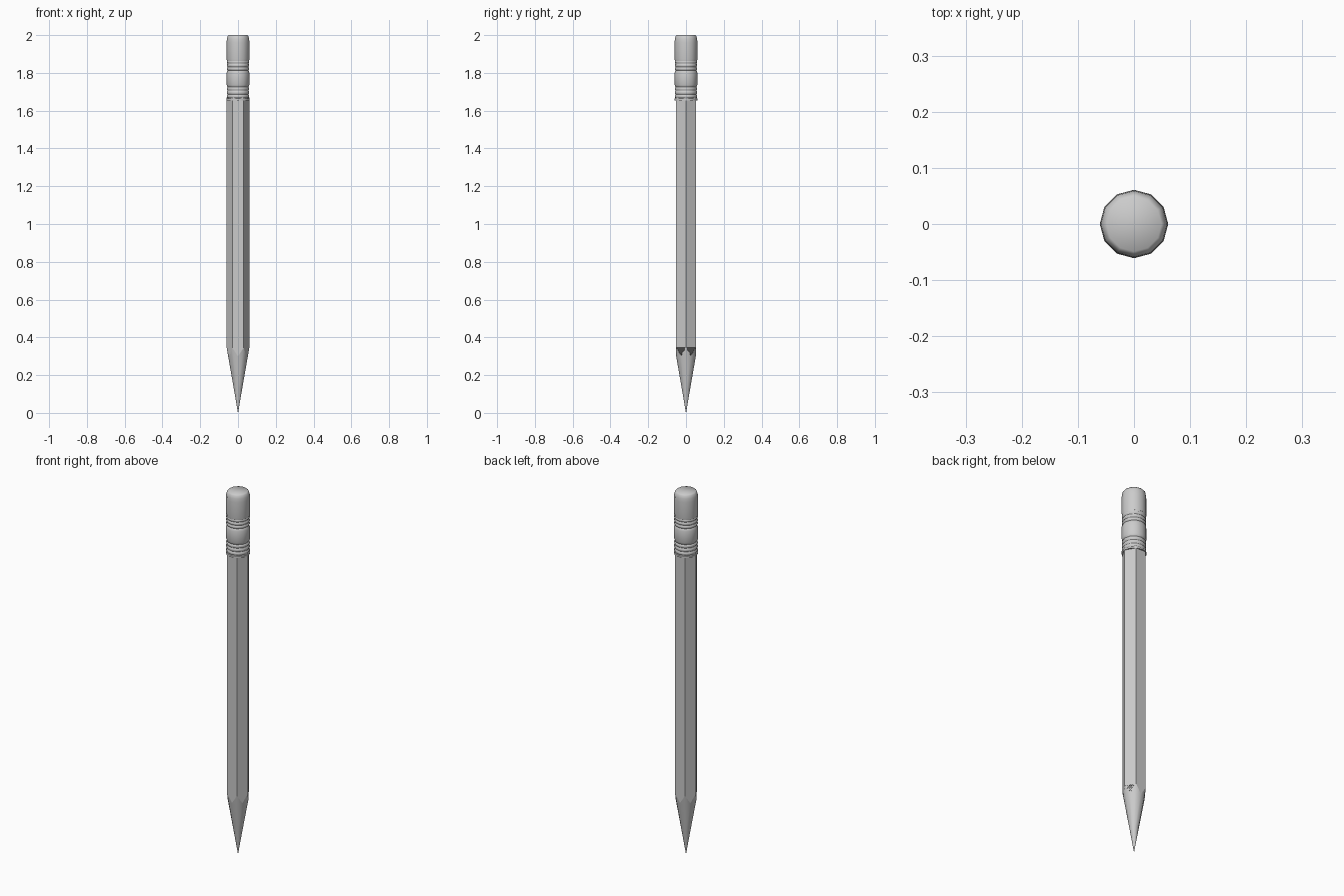
import bpy
import bmesh
from math import cos, sin, pi, radians

if "Cube" in bpy.data.objects:
    bpy.data.objects.remove(bpy.data.objects["Cube"], do_unlink=True)

SIDES = 12
R = 0.06             # corner radius of the barrel
FLAT = R * cos(pi / 6)

grey = bpy.data.materials.new("plain grey")
grey.use_nodes = True
grey.diffuse_color = (0.6, 0.6, 0.6, 1)
grey.node_tree.nodes["Principled BSDF"].inputs["Base Color"].default_value = (0.6, 0.6, 0.6, 1)


def build(name, rings, angle):
    """Skin a stack of rings; each ring lists (radius, z) for every side."""
    bm = bmesh.new()
    loops = [[bm.verts.new((r * cos(2 * pi * i / SIDES), r * sin(2 * pi * i / SIDES), z))
              for i, (r, z) in enumerate(ring)] for ring in rings]
    for low, high in zip(loops, loops[1:]):
        for i in range(SIDES):
            j = (i + 1) % SIDES
            bm.faces.new((low[i], low[j], high[j], high[i]))
    bm.faces.new(loops[0][::-1])
    bm.faces.new(loops[-1])
    mesh = bpy.data.meshes.new(name)
    bm.to_mesh(mesh)
    bm.free()
    mesh.materials.append(grey)
    obj = bpy.data.objects.new(name, mesh)
    bpy.context.collection.objects.link(obj)
    bpy.ops.object.select_all(action="DESELECT")
    obj.select_set(True)
    bpy.context.view_layer.objects.active = obj
    bpy.ops.object.shade_smooth_by_angle(angle=radians(angle))


def turned(profile):
    return [[point] * SIDES for point in profile]


def hexagon(corner_z, flat_z):
    return [(FLAT, flat_z) if i % 2 else (R, corner_z) for i in range(SIDES)]


# Hexagonal barrel, its lower edge scalloped where the cone cuts the flats
build("barrel", [hexagon(0.345, 0.30), hexagon(1.67, 1.67)], 25)

# Sharpened wood and lead point
build("wood_cone", [[(0.0225, 0.13)] * SIDES, hexagon(0.345, 0.30)], 40)
build("lead_point", turned([(0.0005, 0), (0.0225, 0.13)]), 40)


# Metal ferrule: two groups of three ribs around a plain band
def ribs(start, pitch):
    points = []
    for k in range(3):
        z = start + k * pitch
        points += [(0.055, z), (0.0595, z + pitch * 0.25),
                   (0.0595, z + pitch * 0.7), (0.055, z + pitch * 0.95)]
    return points


ferrule = [(0.055, 1.655), (0.061, 1.655), (0.061, 1.664)]
ferrule += ribs(1.666, 0.02)
ferrule += [(0.057, 1.728), (0.0605, 1.737), (0.0605, 1.80), (0.057, 1.81)]
ferrule += ribs(1.813, 0.018)
ferrule += [(0.0595, 1.868), (0.0595, 1.873), (0.055, 1.873)]
build("ferrule", turned(ferrule), 50)

# Eraser with a rounded top
build("eraser", turned([(0.058, 1.86), (0.0605, 1.875), (0.0605, 1.96),
                        (0.059, 1.98), (0.055, 1.994), (0.049, 2.0)]), 60)
